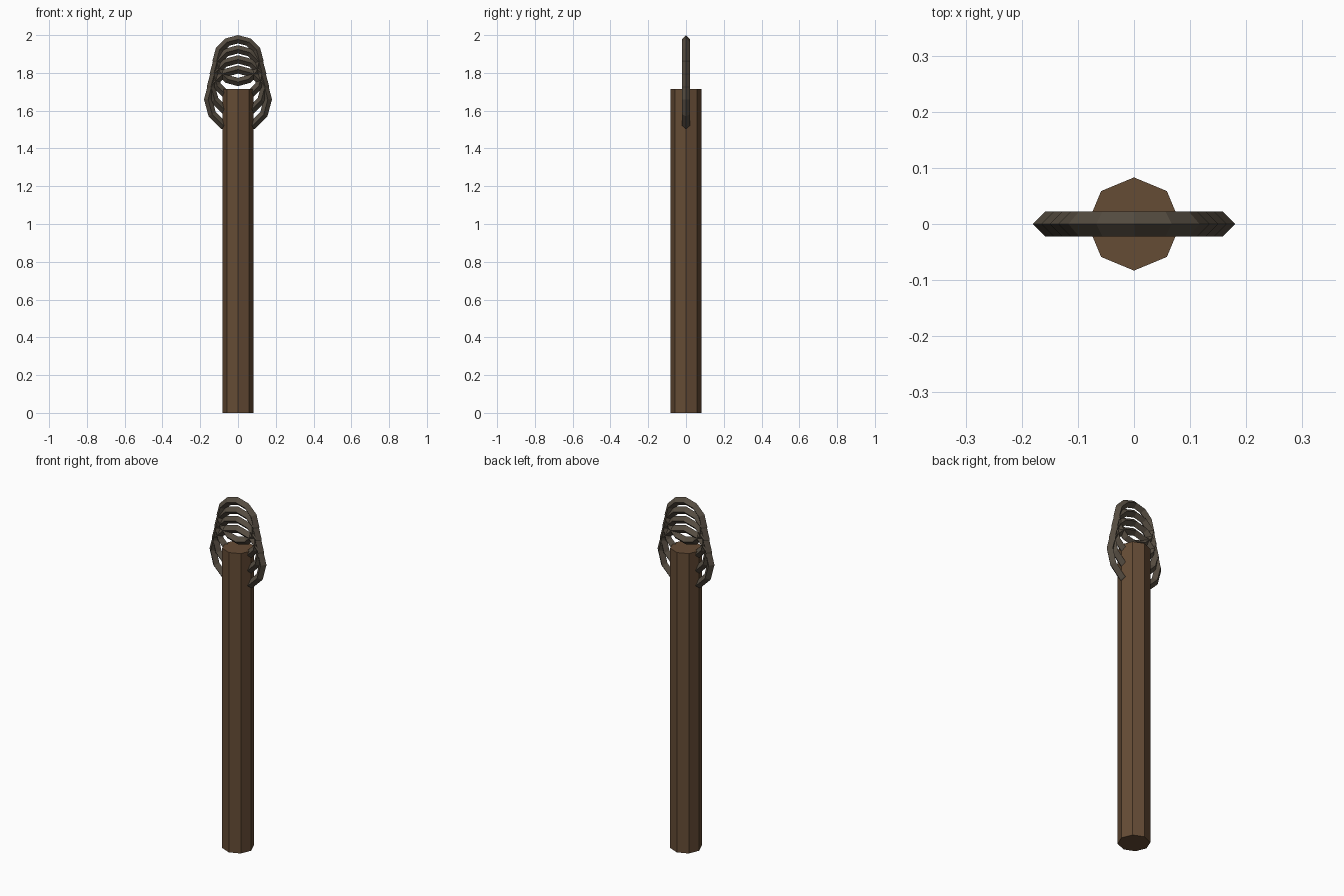
import bpy, math

if "Cube" in bpy.data.objects:
    bpy.data.objects.remove(bpy.data.objects["Cube"])


def material(name, rgb):
    m = bpy.data.materials.new(name)
    m.diffuse_color = (*rgb, 1)
    m.use_nodes = True
    m.node_tree.nodes["Principled BSDF"].inputs["Base Color"].default_value = m.diffuse_color
    return m


wood = material("brown_wood", (0.13, 0.072, 0.036))
rope = material("dark_rope", (0.09, 0.072, 0.052))

# Octagonal post
bpy.ops.mesh.primitive_cylinder_add(vertices=8, radius=0.083, depth=1.715,
                                    location=(0, 0, 0.8575))
post = bpy.context.object
post.name = "post"
post.data.materials.append(wood)

# Upright rings, rising and shrinking, set into the post head
RINGS = 4
for i in range(RINGS):
    bpy.ops.mesh.primitive_torus_add(
        major_segments=12, minor_segments=4,
        major_radius=0.158 - 0.015 * i, minor_radius=0.022,
        location=(0, 0, 1.66 + 0.0683 * i), rotation=(math.pi / 2, 0, 0))
    ring = bpy.context.object
    ring.name = f"ring_{i + 1}"
    ring.data.materials.append(rope)
    for p in ring.data.polygons:
        p.use_smooth = False
